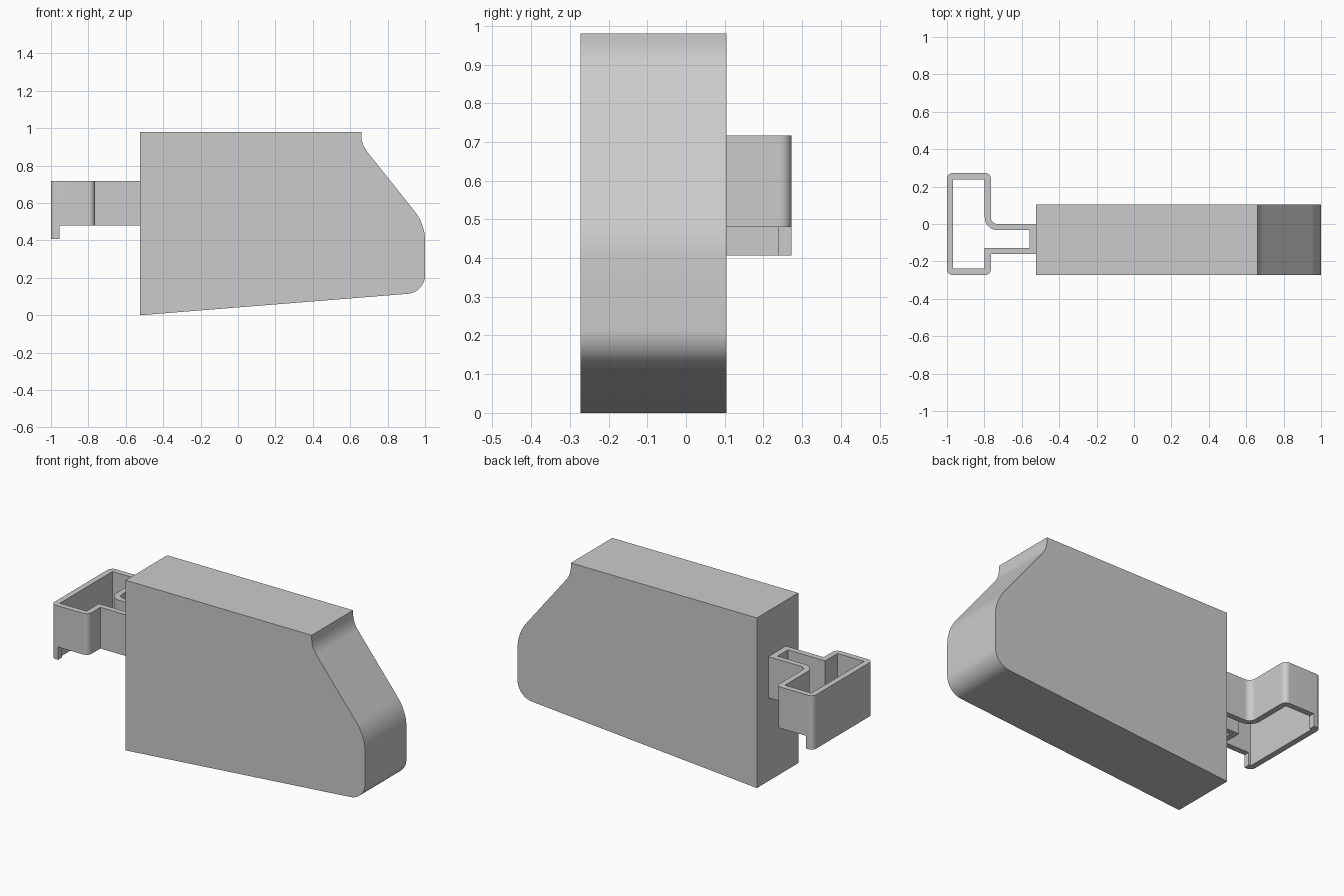
import bpy, bmesh, math
from mathutils import Vector

if "Cube" in bpy.data.objects:
    bpy.data.objects.remove(bpy.data.objects["Cube"])


def fillet(corners, steps=14):
    """Corners are (u, v, radius); returns outline with rounded corners."""
    out = []
    n = len(corners)
    for i, (u, v, r) in enumerate(corners):
        p = Vector((u, v))
        if r == 0:
            out.append(p)
            continue
        a = (Vector(corners[i - 1][:2]) - p).normalized()
        b = (Vector(corners[(i + 1) % n][:2]) - p).normalized()
        half = a.angle(b) / 2
        centre = p + (a + b).normalized() * (r / math.sin(half))
        start = p + a * (r / math.tan(half)) - centre
        end = p + b * (r / math.tan(half)) - centre
        turn = math.pi - 2 * half
        for k in range(steps + 1):
            t = k / steps
            w = (start * math.sin((1 - t) * turn) + end * math.sin(t * turn)) / math.sin(turn)
            out.append(centre + w)
    return out


def prism(name, loops, low, high, place):
    """Extrude an outline (with optional holes) from low to high."""
    bm = bmesh.new()
    for loop in loops:
        vs = [bm.verts.new(place(p.x, p.y, low)) for p in loop]
        for i, v in enumerate(vs):
            bm.edges.new((vs[i - 1], v))
    bmesh.ops.triangle_fill(bm, use_beauty=True, edges=bm.edges[:])
    ext = bmesh.ops.extrude_face_region(bm, geom=bm.faces[:], use_keep_orig=True)
    shift = Vector(place(0, 0, high)) - Vector(place(0, 0, low))
    bmesh.ops.translate(bm, vec=shift, verts=[g for g in ext["geom"] if isinstance(g, bmesh.types.BMVert)])
    bmesh.ops.recalc_face_normals(bm, faces=bm.faces[:])
    mesh = bpy.data.meshes.new(name)
    bm.to_mesh(mesh)
    bm.free()
    obj = bpy.data.objects.new(name, mesh)
    bpy.context.collection.objects.link(obj)
    return obj


def activate(obj):
    bpy.ops.object.select_all(action='DESELECT')
    obj.select_set(True)
    bpy.context.view_layer.objects.active = obj


# Main block: side profile extruded through its thickness
side = fillet([(-0.525, 0, 0), (1, 0.122, 0.1), (1, 0.486, 0.25),
               (0.66, 0.913, 0.14), (0.66, 0.98, 0), (-0.525, 0.98, 0)])
body = prism("body", [side], -0.272, 0.105, lambda u, v, w: (u, w, v))

# Clip: thin-walled T-shaped loop seen from above
outer = fillet([(-1, -0.272, 0.03), (-0.765, -0.272, 0.03), (-0.765, -0.16, 0),
                (-0.525, -0.16, 0), (-0.525, 0, 0), (-0.765, 0, 0.035),
                (-0.765, 0.272, 0.03), (-1, 0.272, 0.03)])
inner = fillet([(-0.967, -0.239, 0), (-0.798, -0.239, 0), (-0.798, -0.127, 0),
                (-0.56, -0.127, 0), (-0.56, -0.033, 0), (-0.798, -0.033, 0.068),
                (-0.798, 0.239, 0), (-0.967, 0.239, 0)])
clip = prism("clip", [outer, inner], 0.407, 0.717, lambda u, v, w: (u, v, w))

# Trim the clip's underside, leaving a hanging lip on the end wall
bpy.ops.mesh.primitive_cube_add(size=1, location=(-0.455, 0, 0.38))
cutter = bpy.context.object
cutter.name = "clip_cutter"
cutter.scale = (1, 1, 0.2)
cutter.hide_render = True
mod = clip.modifiers.new("trim", 'BOOLEAN')
mod.operation = 'DIFFERENCE'
mod.solver = 'EXACT'
mod.object = cutter
activate(clip)
bpy.ops.object.modifier_apply(modifier=mod.name)
bpy.data.objects.remove(cutter)

for part in (body, clip):
    activate(part)
    bpy.ops.object.shade_smooth_by_angle(angle=math.radians(25))
